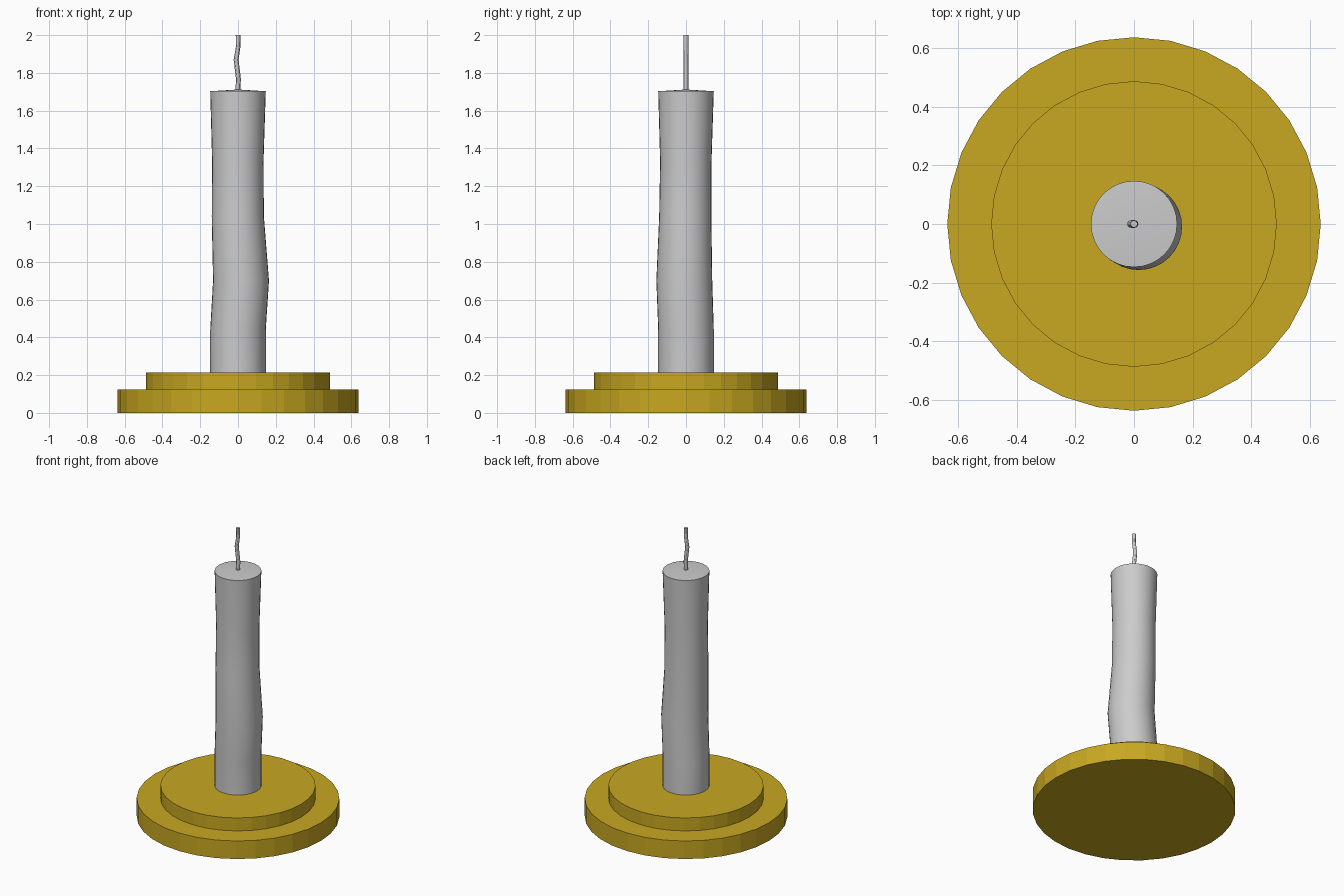
import bpy, bmesh
from math import sin, cos, pi, radians

if "Cube" in bpy.data.objects:
    bpy.data.objects.remove(bpy.data.objects["Cube"])


def loft(name, rings, sides, tip=None, smooth=True, color=None):
    """Skin a stack of circles (x, y, z, radius); tip is an optional raised centre."""
    bm = bmesh.new()
    loops = [[bm.verts.new((x + r * cos(2 * pi * i / sides), y + r * sin(2 * pi * i / sides), z))
              for i in range(sides)] for x, y, z, r in rings]
    for a, b in zip(loops, loops[1:]):
        for i in range(sides):
            j = (i + 1) % sides
            bm.faces.new((a[i], a[j], b[j], b[i]))
    bm.faces.new(loops[0][::-1])
    if tip:
        top = bm.verts.new(tip)
        for i in range(sides):
            bm.faces.new((loops[-1][i], loops[-1][(i + 1) % sides], top))
    else:
        bm.faces.new(loops[-1])
    mesh = bpy.data.meshes.new(name)
    bm.to_mesh(mesh)
    bm.free()
    obj = bpy.data.objects.new(name, mesh)
    bpy.context.collection.objects.link(obj)
    if color:
        mesh.materials.append(color)
    if smooth:
        bpy.ops.object.select_all(action='DESELECT')
        obj.select_set(True)
        bpy.context.view_layer.objects.active = obj
        bpy.ops.object.shade_smooth_by_angle(angle=radians(30))
    return obj


brass = bpy.data.materials.new("brass")
brass.diffuse_color = (0.58, 0.39, 0.015, 1)
brass.use_nodes = True
brass.node_tree.nodes["Principled BSDF"].inputs["Base Color"].default_value = brass.diffuse_color

# Stepped faceted holder in one piece
loft("holder", [(0, 0, 0, 0.637), (0, 0, 0.125, 0.637),
                (0, 0, 0.125, 0.487), (0, 0, 0.215, 0.487)],
     32, smooth=False, color=brass)

# Slightly bent wax body with a shallow domed top
loft("candle", [(0, 0, 0.215, 0.147), (0, 0, 0.44, 0.147), (0.016, -0.009, 0.70, 0.148),
                (-0.001, -0.004, 1.04, 0.138), (-0.001, -0.001, 1.33, 0.136),
                (0, 0, 1.703, 0.147)], 32, tip=(0, 0, 1.712))

# Thin wavy wick
loft("wick", [(0, 0, 1.70, 0.013), (0.002, 0, 1.77, 0.013), (-0.010, 0, 1.87, 0.013),
              (0.001, 0, 1.94, 0.012), (0, 0, 2.0, 0.012)], 12)
